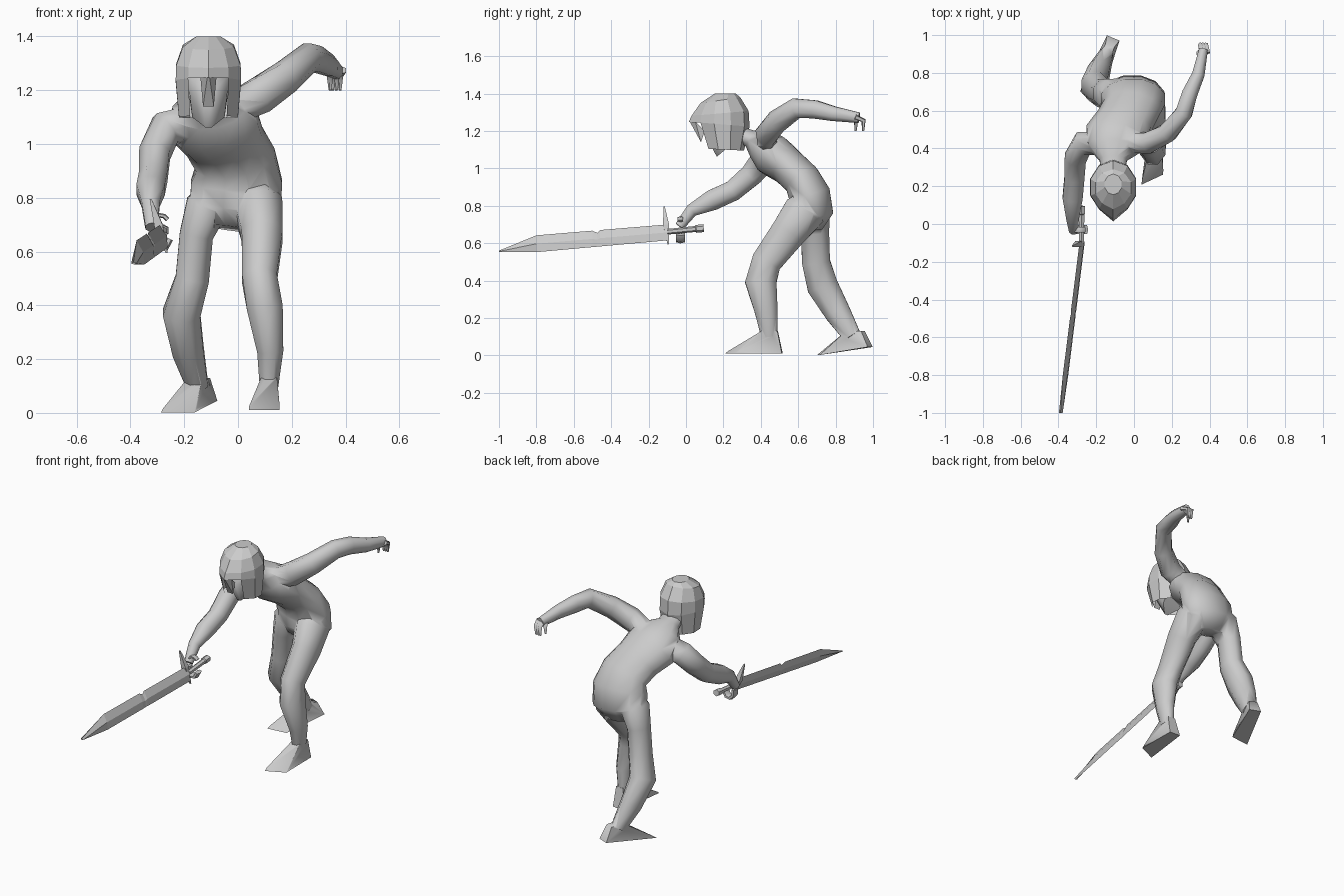
import bpy, bmesh, math
from mathutils import Vector

if "Cube" in bpy.data.objects:
    bpy.data.objects.remove(bpy.data.objects["Cube"])


def finish(name, bm):
    bmesh.ops.recalc_face_normals(bm, faces=bm.faces)
    me = bpy.data.meshes.new(name)
    bm.to_mesh(me)
    bm.free()
    ob = bpy.data.objects.new(name, me)
    bpy.context.collection.objects.link(ob)
    return ob


def skin(name, rings):
    """Bridge equal vertex loops and cap both ends."""
    bm = bmesh.new()
    loops = [[bm.verts.new(p) for p in r] for r in rings]
    n = len(loops[0])
    for a, b in zip(loops, loops[1:]):
        for i in range(n):
            bm.faces.new((a[i], a[(i + 1) % n], b[(i + 1) % n], b[i]))
    bm.faces.new(loops[0])
    bm.faces.new(loops[-1])
    return finish(name, bm)


def tube(name, path, ref=(1, 0, 0), sides=8, ratio=1.0):
    """Path points are x, y, z, width along ref; depth is width times ratio."""
    pts = [Vector(s[:3]) for s in path]
    rings = []
    for i, p in enumerate(pts):
        t = (pts[min(i + 1, len(pts) - 1)] - pts[max(i - 1, 0)]).normalized()
        r = Vector(ref)
        u = (r - t * r.dot(t)).normalized() * path[i][3] / 2
        v = t.cross(u) * ratio
        rings.append([p + u * math.cos(a) + v * math.sin(a)
                      for a in [math.tau * (k + .5) / sides for k in range(sides)]])
    return skin(name, rings)


def hull(name, pts):
    bm = bmesh.new()
    for p in pts:
        bm.verts.new(p)
    bmesh.ops.convex_hull(bm, input=bm.verts)
    bmesh.ops.delete(bm, geom=[v for v in bm.verts if not v.link_faces], context='VERTS')
    return finish(name, bm)


def mirrored(x0, half):
    return [(x0 + s * w, y, z) for s in (-1, 1) for w, y, z in half]


def foot(name, heel, toe, ankle):
    """Wedge from the ankle down to a flat sole that widens to the toes."""
    heel, toe, ankle = Vector(heel), Vector(toe), Vector(ankle)
    f = toe - heel
    f.z = 0
    f.normalize()
    s = Vector((-f.y, f.x, 0))
    up = Vector((0, 0, .015))
    pts = []
    for k in (-1, 1):
        ball = toe + s * k * .055 - f * (.03 + .03 * k)
        pts += [heel + s * k * .036, ball, ball + up - f * .02,
                ankle + s * k * .03 + f * .03, ankle + s * k * .025 - f * .055]
    return hull(name, pts)


# Torso, leaning forward from the hips to the neck
body = tube("body", [(-.02, .665, .685, .20), (-.01, .675, .76, .35), (-.005, .66, .86, .35),
                     (-.01, .62, .94, .31), (-.05, .545, 1.01, .31), (-.09, .465, 1.07, .35),
                     (-.11, .40, 1.13, .28), (-.11, .34, 1.16, .15), (-.11, .25, 1.20, .12)],
            sides=12, ratio=.66)

# Legs: one forward, one trailing, their tops tapering away inside the hips
front_leg = tube("front_leg", [(.06, .67, .86, .09), (.075, .635, .77, .195), (.09, .55, .66, .165),
                               (.08, .43, .50, .14), (.10, .40, .39, .145), (.12, .43, .23, .105),
                               (.115, .445, .10, .075)], ratio=1.25)
back_leg = tube("back_leg", [(-.08, .67, .86, .09), (-.115, .675, .77, .17), (-.155, .69, .66, .135),
                             (-.17, .695, .50, .135), (-.21, .73, .37, .15), (-.185, .81, .23, .125),
                             (-.15, .89, .10, .085)], ratio=1.2)

# Feet
front_foot = foot("front_foot", (.115, .515, .01), (.095, .205, .01), (.117, .435, .13))
back_foot = foot("back_foot", (-.11, .985, .045), (-.235, .68, .002), (-.148, .895, .13))

# Sword arm reaching forward and down, free arm swung back and up
sword_arm = tube("sword_arm", [(-.15, .43, 1.085, .13), (-.27, .425, 1.055, .145), (-.31, .35, .965, .13),
                               (-.315, .25, .88, .12), (-.325, .14, .83, .12), (-.325, .03, .775, .075),
                               (-.32, -.035, .69, .055)], ref=(0, .5, -.86), ratio=.95)
free_arm = tube("free_arm", [(-.02, .43, 1.13, .13), (.08, .43, 1.18, .145), (.18, .485, 1.25, .13),
                             (.265, .59, 1.322, .115), (.295, .69, 1.315, .105), (.34, .79, 1.292, .085),
                             (.368, .925, 1.27, .06)], ref=(0, 0, 1), ratio=.85)

# Lower face with a pointed chin
face = hull("face", mirrored(-.11, [(.012, .165, 1.062), (.06, .21, 1.10), (.07, .14, 1.19),
                                    (.025, .09, 1.2), (.085, .19, 1.27), (.06, .28, 1.2)]))

# Merge everything into one continuous body
for p in (front_leg, back_leg, front_foot, back_foot, sword_arm, free_arm, face):
    m = body.modifiers.new("join", 'BOOLEAN')
    m.operation, m.solver, m.object = 'UNION', 'EXACT', p
    bpy.context.view_layer.objects.active = body
    bpy.ops.object.modifier_apply(modifier=m.name)
    bpy.data.objects.remove(p)

# Sword hand: mitten curled round the grip, with a thumb
smooth = [body]
for name, z, start, sweep, w in (("grip_fingers", .655, 160, 190, .055), ("grip_thumb", .69, 150, -110, .035)):
    arc = [math.radians(start + sweep * k / 4) for k in range(5)]
    smooth.append(tube(name, [(-.288 + .034 * math.cos(a), -.03, z + .045 * math.sin(a), w) for a in arc],
                       ref=(0, 1, 0), sides=6, ratio=.5))

# Free hand: drooping fingers and thumb
for k in range(4):
    x, y = (.343, .885) if k == 3 else (.352 + .014 * k, .925)
    smooth.append(tube("free_thumb" if k == 3 else f"free_finger_{k}",
                       [(x + .01, y - .02, 1.275, .03), (x, y + .025, 1.255, .027), (x, y + .022, 1.2, .012)],
                       sides=5))

bpy.ops.object.select_all(action='DESELECT')
for o in smooth:
    o.select_set(True)
bpy.context.view_layer.objects.active = body
bpy.ops.object.shade_smooth_by_angle(angle=math.radians(70))

# Helmet: faceted dome with a beaked brow, then a skirt of cheek and neck plates
bm = bmesh.new()
rows = []
for r, (cy, cz, rx, ry) in enumerate([(.21, 1.40, .045, .055), (.19, 1.365, .095, .10), (.195, 1.295, .12, .14),
                                      (.195, 1.235, .122, .145), (.205, 1.10, .11, .105)]):
    row = []
    for k in range(10):
        a = math.tau * k / 10
        beak = .012 * r if k == 0 else 0
        tilt = (0, .015, .012, -.012, -.005)[r]
        row.append(bm.verts.new((-.11 + rx * math.sin(a) * 1.05, cy - ry * math.cos(a) - beak,
                                 cz - tilt * math.cos(a))))
    rows.append(row)
bm.faces.new(rows[0])
for r, (a, b) in enumerate(zip(rows, rows[1:])):
    for k in range(10):
        if r < 3 or 1 <= k < 9:
            bm.faces.new((a[k], a[(k + 1) % 10], b[(k + 1) % 10], b[k]))
bmesh.ops.delete(bm, geom=[v for v in bm.verts if not v.link_faces], context='VERTS')
finish("helmet", bm)
hull("nose_guard", mirrored(-.11, [(.03, .05, 1.25), (.004, .02, 1.25), (.02, .08, 1.14), (.02, .10, 1.2)]))

# Sword blade: diamond section, notched upper edge, tapering to the tip
rings = []
for y in (-.10, -.46, -.475, -.50, -.80, -1):
    d = -.1 - y
    x = -.275 - .125 * d
    top, bot = .70 - .083 * d, .615 - .09 * d
    if y == -.475:
        top -= .014
    if y == -1:
        top, bot = .56, .552
    lean, mid = (top - bot) * .16, (top + bot) / 2
    rings.append([(x - lean, y, top), (x - .01, y, mid), (x + lean, y, bot), (x + .01, y, mid)])
skin("sword_blade", rings)

# Crossguard, grip and pommel
tube("sword_guard", [(-.295 - .03 * t, -.106 - .011 * t, .695 + .1 * t, .045 - .035 * abs(t))
                     for t in (-1, -.5, 0, .5, 1)], sides=4)
tube("sword_grip", [(-.277, y, .671 + .1 * y, w) for y, w in ((-.1, .03), (.05, .032), (.055, .042), (.095, .042))],
     sides=6)
